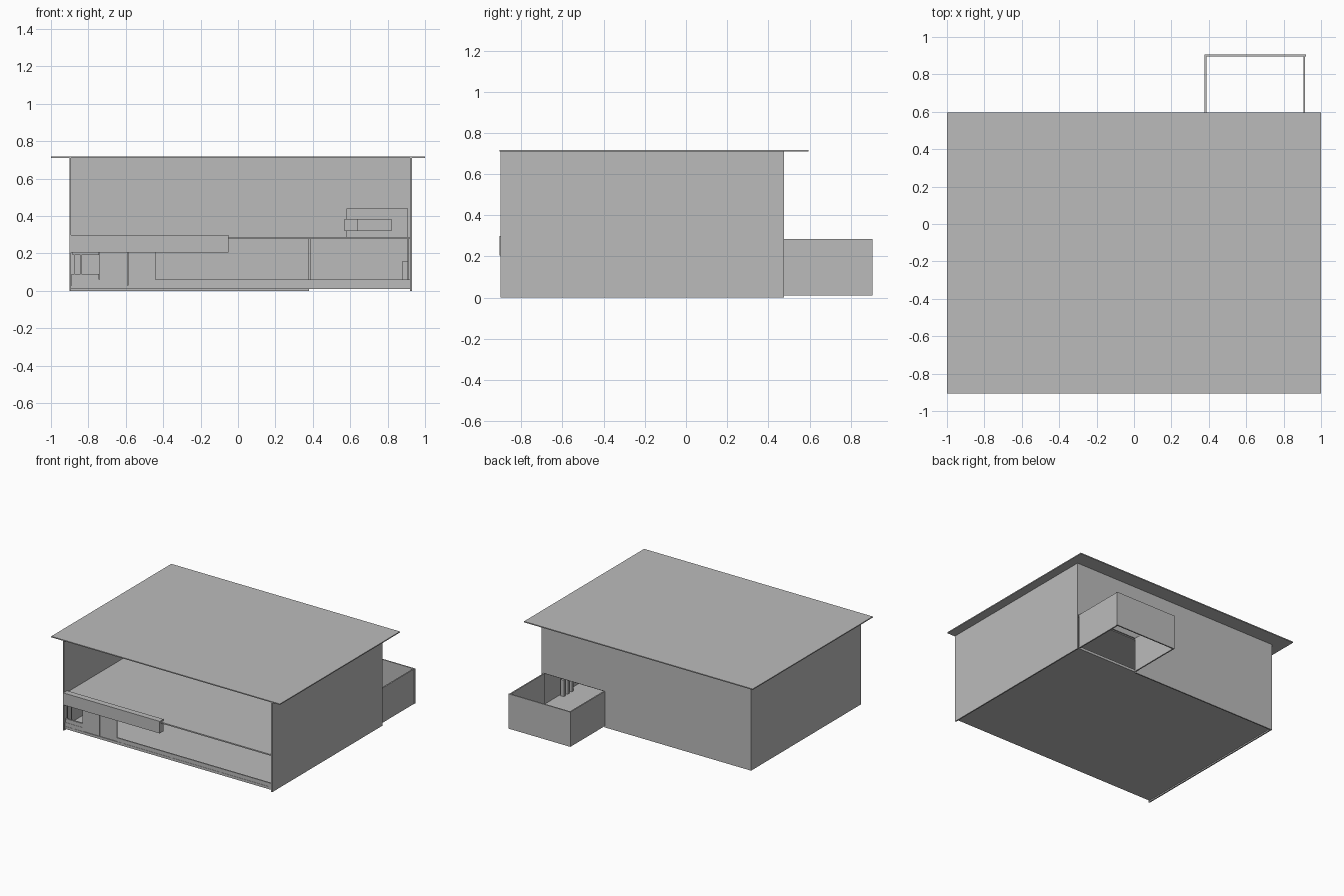
import bpy, bmesh

grey = bpy.data.materials.new("plain_grey")
grey.diffuse_color = (0.5, 0.5, 0.5, 1)


def box(name, x0, x1, y0, y1, z0, z1):
    """Axis-aligned box given by its limits."""
    bm = bmesh.new()
    bmesh.ops.create_cube(bm, size=1)
    for v in bm.verts:
        v.co.x = x1 if v.co.x > 0 else x0
        v.co.y = y1 if v.co.y > 0 else y0
        v.co.z = z1 if v.co.z > 0 else z0
    me = bpy.data.meshes.new(name)
    bm.to_mesh(me)
    bm.free()
    me.materials.append(grey)
    ob = bpy.data.objects.new(name, me)
    bpy.context.collection.objects.link(ob)
    return ob


# Shell: roof, side walls, back wall around the annex opening
box("roof", -1, 1, -0.905, 0.595, 0.71, 0.718)
box("left_wall", -0.902, -0.892, -0.9, 0.475, 0, 0.71)
box("right_wall", 0.92, 0.93, -0.9, 0.475, 0, 0.71)
box("back_wall_left", -0.892, 0.38, 0.465, 0.475, 0, 0.71)
box("back_wall_upper", 0.38, 0.92, 0.465, 0.475, 0.285, 0.71)

# Floors
box("ground_floor", -0.892, 0.92, -0.89, 0.465, 0.01, 0.03)
box("upper_floor", -0.892, 0.92, -0.89, 0.465, 0.278, 0.288)

# Annex yard behind, open above and below
box("annex_left_wall", 0.378, 0.388, 0.475, 0.9, 0.01, 0.285)
box("annex_right_wall", 0.905, 0.915, 0.475, 0.9, 0.01, 0.285)
box("annex_back_wall", 0.378, 0.92, 0.895, 0.905, 0.01, 0.285)

# Front fascia and low kerb
box("fascia", -0.892, -0.05, -0.907, -0.86, 0.205, 0.3)
box("front_kerb", -0.44, 0.92, -0.888, -0.878, 0.03, 0.06)

# Double door
for i, x in enumerate((-0.74, -0.588)):
    box(f"door_leaf_{i + 1}", x, x + 0.148, -0.885, -0.877, 0.03, 0.205)

# Shop window: sill, base, head and jambs
box("window_base", -0.89, -0.735, -0.888, -0.876, 0.03, 0.06)
box("window_sill", -0.89, -0.742, -0.886, -0.872, 0.06, 0.09)
box("window_head", -0.885, -0.742, -0.886, -0.876, 0.193, 0.205)
for i, x in enumerate((-0.878, -0.842)):
    box(f"window_post_{i + 1}", x, x + 0.004, -0.884, -0.878, 0.09, 0.193)

# Rear posts near the annex opening
for i in range(3):
    y = 0.15 + i * 0.05
    box(f"rear_post_{i + 1}", 0.88, 0.908, y, y + 0.02, 0.03, 0.16)

# Upstairs sofa
box("sofa_back", 0.58, 0.91, 0.42, 0.46, 0.288, 0.44)
box("sofa_seat", 0.64, 0.82, 0.25, 0.42, 0.32, 0.385)
box("sofa_arm", 0.57, 0.64, 0.24, 0.42, 0.32, 0.385)
